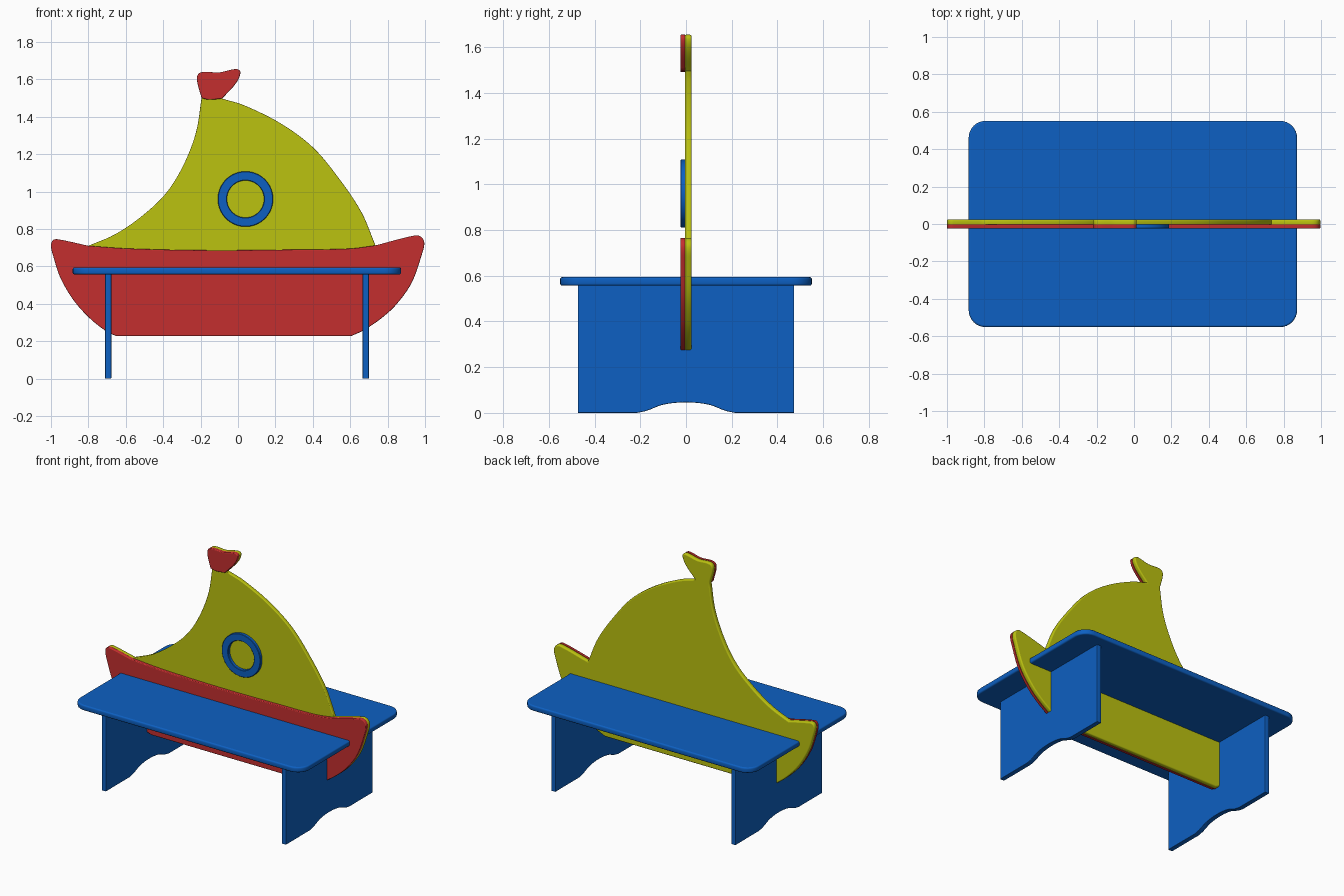
import bpy, bmesh
from math import cos, sin, pi, radians
from mathutils import Vector
from mathutils.geometry import interpolate_bezier

cube = bpy.data.objects.get("Cube")
if cube:
    bpy.data.objects.remove(cube, do_unlink=True)


def make_material(name, rgb):
    mat = bpy.data.materials.new(name)
    mat.use_nodes = True
    mat.diffuse_color = (*rgb, 1)
    mat.node_tree.nodes["Principled BSDF"].inputs["Base Color"].default_value = (*rgb, 1)
    return mat


RED = make_material("red paint", (0.55, 0.028, 0.028))
YELLOW = make_material("yellow paint", (0.50, 0.54, 0.005))
BLUE = make_material("blue paint", (0.004, 0.117, 0.54))

# Ways of standing a flat outline (u, v) with thickness w in space
FACING_FRONT = lambda u, v, w: (u, w, v)
FACING_SIDE = lambda u, v, w: (w, u, v)
LYING = lambda u, v, w: (u, v, w)


def smooth_run(points, steps=6):
    """Smooth curve through the points; its two ends stay sharp corners."""
    pts = [Vector(p) for p in points]
    last = len(pts) - 1
    tangents = [(pts[min(i + 1, last)] - pts[max(i - 1, 0)]).normalized()
                for i in range(last + 1)]
    out = []
    for i in range(last):
        reach = (pts[i + 1] - pts[i]).length / 3
        out += interpolate_bezier(pts[i], pts[i] + tangents[i] * reach,
                                  pts[i + 1] - tangents[i + 1] * reach,
                                  pts[i + 1], steps + 1)[:-1]
    return out + [pts[-1]]


def join_runs(*runs):
    """Chain runs into one closed outline without doubled points."""
    out = []
    for p in (p for run in runs for p in run):
        if not out or (p - out[-1]).length > 0.001:
            out.append(p)
    if (out[0] - out[-1]).length < 0.001:
        out.pop()
    return out


def finish(name, bm, mat):
    """Turn the bmesh into an object, smooth on its curved rims only."""
    bmesh.ops.recalc_face_normals(bm, faces=bm.faces)
    for f in bm.faces:
        f.smooth = len(f.verts) <= 4
    for e in bm.edges:
        e.smooth = e.calc_face_angle(0) < radians(40)
    mesh = bpy.data.meshes.new(name)
    bm.to_mesh(mesh)
    bm.free()
    mesh.materials.append(mat)
    obj = bpy.data.objects.new(name, mesh)
    bpy.context.collection.objects.link(obj)
    return obj


def slab(name, outline, low, high, place, mat, round_low=0, round_high=0):
    """Sheet cut to an outline, with either rim rounded over."""
    bm = bmesh.new()
    rings = [[bm.verts.new(place(p[0], p[1], w)) for p in outline] for w in (low, high)]
    count = len(outline)
    for i in range(count):
        j = (i + 1) % count
        bm.faces.new((rings[0][i], rings[0][j], rings[1][j], rings[1][i]))
    caps = [bm.faces.new(ring) for ring in rings]
    bmesh.ops.recalc_face_normals(bm, faces=bm.faces)
    for cap, radius in zip(caps, (round_low, round_high)):
        if radius:
            bmesh.ops.bevel(bm, geom=list(cap.edges), offset=radius, segments=3,
                            profile=0.5, affect='EDGES', clamp_overlap=False)
    return finish(name, bm, mat)


# Outline pieces shared by the boat parts
stern = smooth_run([(-.80, .71), (-.965, .745), (-.99, .739), (-1, .71), (-.985, .645),
                    (-.95, .54), (-.88, .42), (-.79, .32), (-.70, .25), (-.65, .227)])
bow = smooth_run([(.605, .227), (.675, .26), (.77, .325), (.85, .40), (.93, .515),
                  (.985, .67), (.996, .725), (.98, .757), (.945, .765), (.735, .712)])
deck = smooth_run([(.735, .712), (.6, .695), (.33, .69), (-.15, .686),
                   (-.58, .695), (-.80, .71)])
sail_front = smooth_run([(.735, .712), (.66, .89), (.54, 1.07), (.40, 1.237),
                         (.227, 1.365), (.035, 1.46), (-.085, 1.497)])
pennant_edge = smooth_run([(-.085, 1.497), (-.01, 1.58), (.013, 1.638), (-.008, 1.655),
                           (-.10, 1.637), (-.20, 1.637), (-.22, 1.605), (-.195, 1.50)])
pennant_foot = smooth_run([(-.195, 1.50), (-.155, 1.491), (-.085, 1.497)])
sail_back = smooth_run([(-.195, 1.50), (-.225, 1.315), (-.295, 1.135), (-.39, .985),
                        (-.525, .86), (-.66, .77), (-.80, .71)])

# Boat: full yellow backing board with red plates on its front
FRONT, SEAM, BACK = -.025, -.004, .025
slab("sail_board", join_runs(stern, bow, sail_front, pennant_edge, sail_back),
     SEAM, BACK, FACING_FRONT, YELLOW, .005, .008)
slab("hull_plate", join_runs(stern, bow, deck), FRONT, SEAM, FACING_FRONT, RED, .005)
slab("pennant_plate", join_runs(pennant_edge, pennant_foot),
     FRONT, SEAM, FACING_FRONT, RED, .005)

# Porthole ring: a small section turned about the front-to-back axis
bm = bmesh.new()
centre = Vector((.04, 0, .96))
section = [(.099, SEAM), (.099, FRONT + .003), (.102, FRONT),
           (.145, FRONT), (.148, FRONT + .003), (.148, SEAM)]
loop = [bm.verts.new(centre + Vector((r, y, 0))) for r, y in section]
edges = [bm.edges.new((loop[i], loop[i - 1])) for i in range(len(loop))]
bmesh.ops.spin(bm, geom=loop + edges, cent=centre, axis=(0, 1, 0),
               angle=2 * pi, steps=64, use_merge=True)
bmesh.ops.remove_doubles(bm, verts=bm.verts, dist=0.0005)
finish("porthole_ring", bm, BLUE)

# Bench seat with rounded corners
half_x, half_y, corner = .878, .551, .09
seat = []
for k, (sx, sy) in enumerate([(1, 1), (-1, 1), (-1, -1), (1, -1)]):
    for step in range(9):
        a = (k + step / 8) * pi / 2
        seat.append((-.006 + sx * (half_x - corner) + corner * cos(a),
                     sy * (half_y - corner) + corner * sin(a)))
slab("bench_seat", seat, .557, .594, LYING, BLUE, .009, .009)

# Leg panels with an arched cut-out at the floor
arch = smooth_run([(-.215, 0), (-.17, .010), (-.10, .036), (0, .046),
                   (.10, .036), (.17, .010), (.215, 0)])
panel = [Vector((-.473, 0))] + arch + [Vector(p) for p in ((.473, 0), (.473, .56), (-.473, .56))]
for name, x in (("right_leg_panel", -.694), ("left_leg_panel", .683)):
    slab(name, panel, x - .0165, x + .0165, FACING_SIDE, BLUE, .003, .003)
